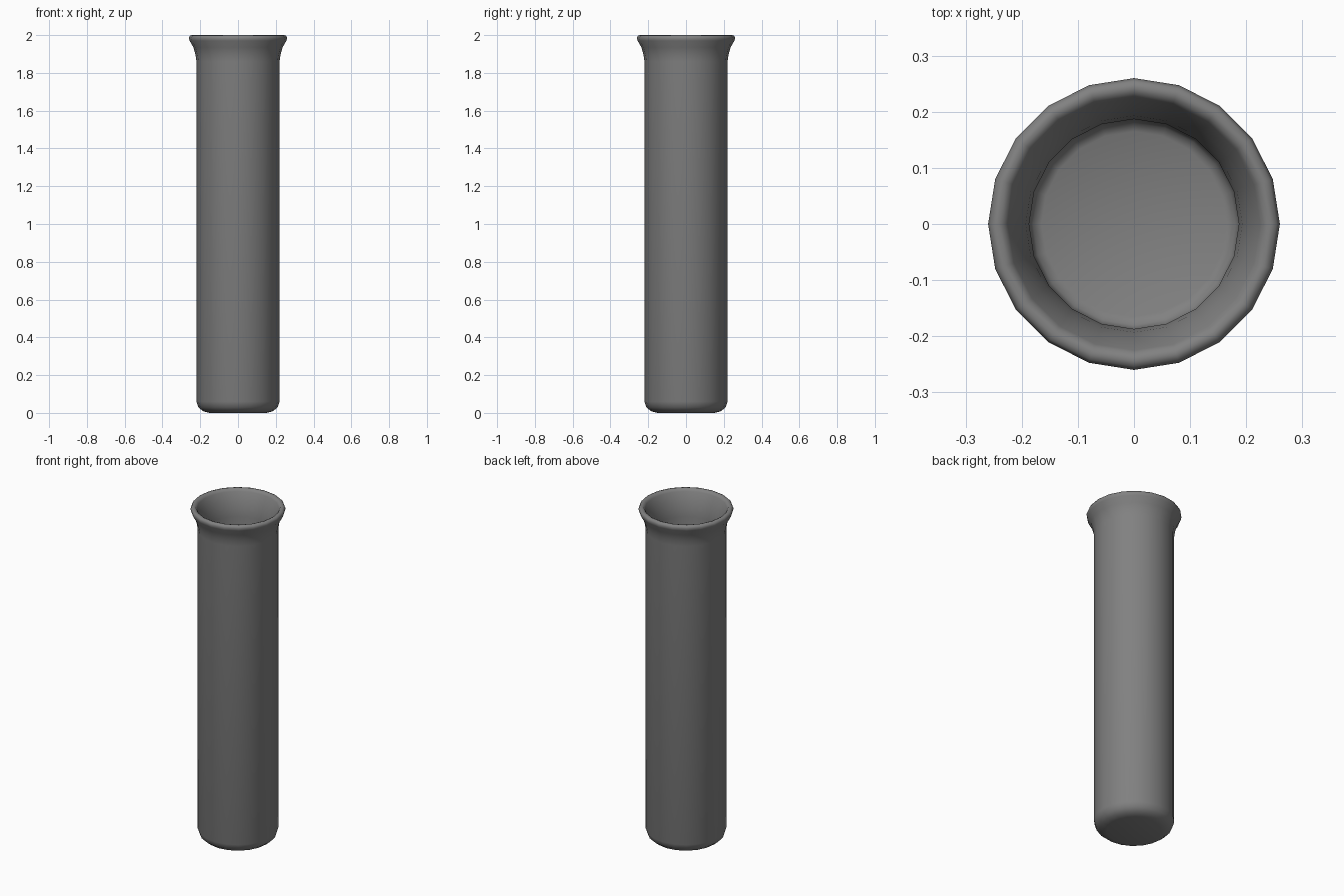
import bpy, bmesh, math

if "Cube" in bpy.data.objects:
    bpy.data.objects.remove(bpy.data.objects["Cube"])

SIDES = 20

# Closed wall profile (radius, height): outside going up, over the lip, inside going down
profile = [
    (0.15, 0.0), (0.185, 0.009), (0.21, 0.03), (0.22, 0.06),
    (0.22, 1.86), (0.225, 1.895), (0.236, 1.935), (0.256, 1.97), (0.26, 1.985),
    (0.254, 1.997), (0.243, 2.0), (0.232, 1.996), (0.225, 1.985),
    (0.206, 1.94), (0.193, 1.895), (0.187, 1.85),
    (0.187, 0.06), (0.18, 0.042), (0.165, 0.035),
]

# Tube: lathe the profile around z, cap the base and the inner floor
bm = bmesh.new()
rings = []
for r, z in profile:
    rings.append([bm.verts.new((r * math.cos(2 * math.pi * i / SIDES),
                                r * math.sin(2 * math.pi * i / SIDES), z))
                  for i in range(SIDES)])
for a, b in zip(rings, rings[1:]):
    for i in range(SIDES):
        j = (i + 1) % SIDES
        bm.faces.new((a[i], a[j], b[j], b[i]))
bm.faces.new(rings[0][::-1])
bm.faces.new(rings[-1])
bmesh.ops.recalc_face_normals(bm, faces=bm.faces[:])

mesh = bpy.data.meshes.new("tube")
bm.to_mesh(mesh)
bm.free()
tube = bpy.data.objects.new("flared_tube", mesh)
bpy.context.collection.objects.link(tube)

# Dark grey colour
dark = bpy.data.materials.new("dark_grey")
dark.diffuse_color = (0.22, 0.22, 0.22, 1.0)
dark.use_nodes = True
dark.node_tree.nodes["Principled BSDF"].inputs["Base Color"].default_value = dark.diffuse_color
mesh.materials.append(dark)

# Smooth shading
bpy.context.view_layer.objects.active = tube
tube.select_set(True)
bpy.ops.object.shade_smooth_by_angle(angle=math.radians(60))
